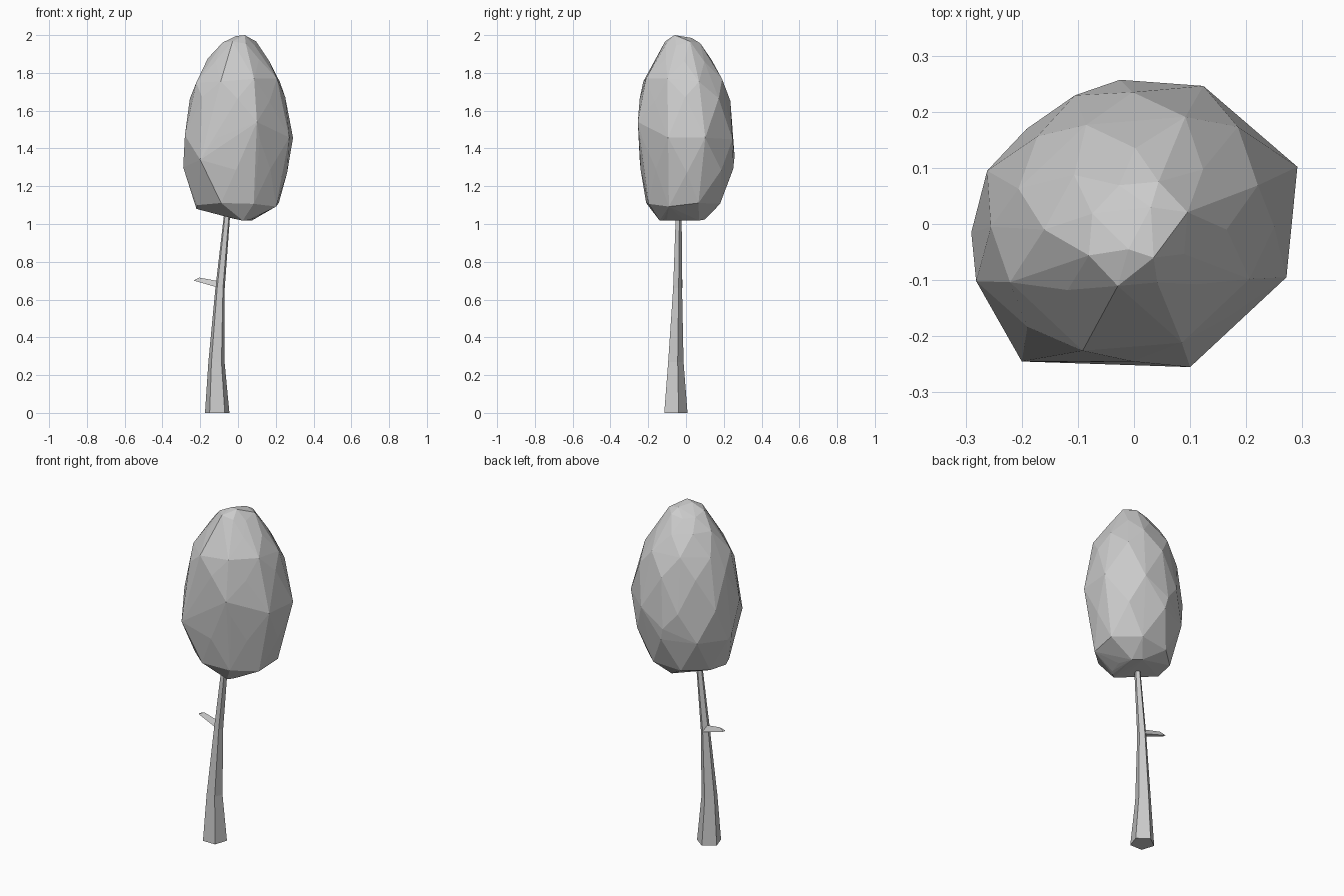
import bpy, bmesh
from math import sin, cos, pi, radians

if "Cube" in bpy.data.objects:
    bpy.data.objects.remove(bpy.data.objects["Cube"])


def finish(bm, name):
    bmesh.ops.recalc_face_normals(bm, faces=bm.faces)
    mesh = bpy.data.meshes.new(name)
    bm.to_mesh(mesh)
    bm.free()
    ob = bpy.data.objects.new(name, mesh)
    bpy.context.collection.objects.link(ob)
    return ob


def loft(name, rings):
    """Skin a stack of equal-sized rings and cap both ends."""
    bm = bmesh.new()
    vs = [[bm.verts.new(p) for p in ring] for ring in rings]
    n = len(vs[0])
    for a, b in zip(vs, vs[1:]):
        for i in range(n):
            j = (i + 1) % n
            bm.faces.new((a[i], a[j], b[j], b[i]))
    bm.faces.new(vs[0])
    bm.faces.new(vs[-1])
    return finish(bm, name)


# Trunk: tapering, leaning five-sided stem with a flat front (x, y, z, radius)
stem = [(-0.11, -0.06, 0, 0.068), (-0.114, -0.058, 0.27, 0.045),
        (-0.095, -0.047, 0.66, 0.026), (-0.057, -0.04, 1.06, 0.017),
        (-0.045, -0.038, 1.16, 0.014)]
loft("trunk", [[(x + r * cos(radians(90 + 72 * i)), y + r * sin(radians(90 + 72 * i)), z)
                for i in range(5)] for x, y, z, r in stem])

# Branch: short three-sided stub pointing left, with a slanted tip
twig = [(-0.095, -0.04, 0.672, 0.024, 0), (-0.225, -0.026, 0.706, 0.010, 0.02)]
loft("branch_stub", [[(x + slant * sin(a), y + r * cos(a), z + r * sin(a))
                      for a in (pi / 2, pi * 7 / 6, pi * 11 / 6)]
                     for x, y, z, r, slant in twig])

# Crown: faceted hull over uneven eight-sided rings (z, x min, x max, y min, y max)
levels = [(1.03, -0.04, 0.09, -0.14, 0.10),
          (1.10, -0.215, 0.215, -0.21, 0.18),
          (1.28, -0.28, 0.26, -0.24, 0.25),
          (1.46, -0.28, 0.29, -0.245, 0.245),
          (1.66, -0.255, 0.25, -0.245, 0.235),
          (1.76, -0.22, 0.22, -0.225, 0.19),
          (1.87, -0.16, 0.165, -0.155, 0.135),
          (1.955, -0.08, 0.095, -0.11, 0.075)]
# Distinct corners and the off-centre peak
corners = [(-0.22, -0.06, 1.08), (0.05, -0.12, 1.02), (-0.29, -0.015, 1.30),
           (-0.2, -0.245, 1.34), (0.1, -0.255, 1.54), (-0.025, 0.257, 1.36),
           (0.035, -0.06, 2.0), (0.03, 0.03, 1.985), (-0.01, -0.045, 1.995)]
bm = bmesh.new()
for k, (z, x0, x1, y0, y1) in enumerate(levels):
    twist = (k % 2) * pi / 8
    for i in range(8):
        a = i * pi / 4 + twist
        f = (1 + 0.05 * sin(2 * a)) * (1.05 if twist else 1)
        x = (x0 + x1) / 2 + f * cos(a) * (x1 - x0) / 2
        y = (y0 + y1) / 2 + f * sin(a) * (y1 - y0) / 2
        bm.verts.new((x, y, z + 0.012 * sin(5 * i + 2 * k)))
for c in corners:
    bm.verts.new(c)
hull = bmesh.ops.convex_hull(bm, input=bm.verts)
bmesh.ops.delete(bm, geom=[v for v in bm.verts if not v.link_faces], context='VERTS')
finish(bm, "crown")
